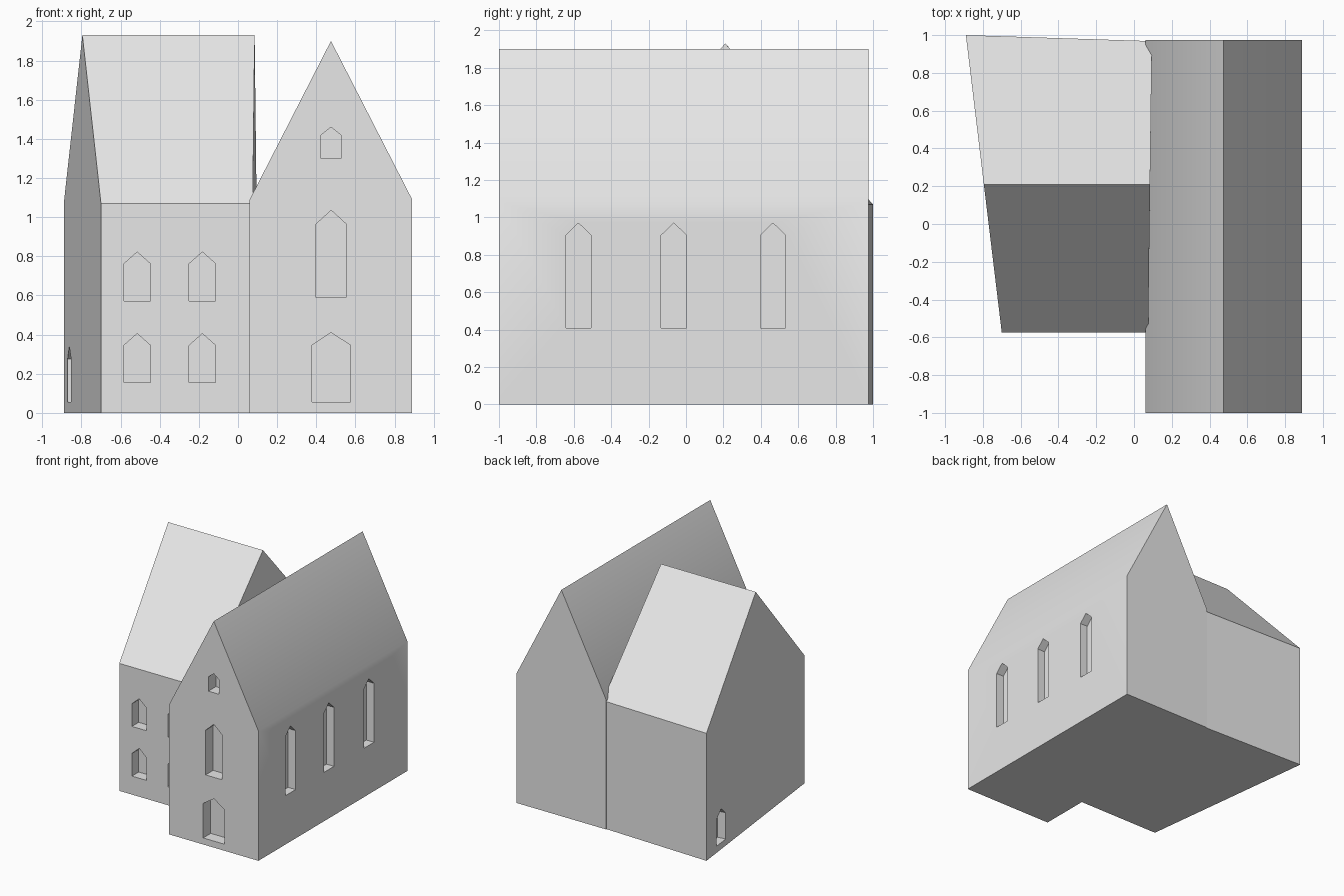
import bpy, bmesh, math
from mathutils import Vector

if "Cube" in bpy.data.objects:
    bpy.data.objects.remove(bpy.data.objects["Cube"])

stone = bpy.data.materials.new("pale_stone")
stone.diffuse_color = (0.8, 0.8, 0.8, 1)
stone.use_nodes = True
stone.node_tree.nodes["Principled BSDF"].inputs["Base Color"].default_value = stone.diffuse_color


def prism(bm, near, far):
    """Close two matching outlines into a solid."""
    a = [bm.verts.new(p) for p in near]
    b = [bm.verts.new(p) for p in far]
    bm.faces.new(a)
    bm.faces.new(b[::-1])
    n = len(a)
    for i in range(n):
        j = (i + 1) % n
        bm.faces.new((a[j], a[i], b[i], b[j]))


def finish(bm, name):
    bmesh.ops.recalc_face_normals(bm, faces=bm.faces)
    me = bpy.data.meshes.new(name)
    bm.to_mesh(me)
    bm.free()
    ob = bpy.data.objects.new(name, me)
    me.materials.append(stone)
    bpy.context.collection.objects.link(ob)
    return ob


def niche(bm, centre, along, inward, width, sill, shoulder, peak, depth):
    """Pointed window or door cutter on a wall."""
    along, inward = Vector(along).normalized(), Vector(inward).normalized()
    h = width / 2
    shape = [(-h, sill), (h, sill), (h, shoulder), (0, peak), (-h, shoulder)]
    base = [Vector((*centre, 0)) + along * u + Vector((0, 0, z)) for u, z in shape]
    prism(bm, [p - inward * 0.05 for p in base], [p + inward * depth for p in base])


def building(name, near, far, openings):
    bm = bmesh.new()
    prism(bm, near, far)
    body = finish(bm, name)
    bm = bmesh.new()
    for o in openings:
        niche(bm, *o)
    cutter = finish(bm, name + "_cutter")
    cutter.hide_render = True
    mod = body.modifiers.new("niches", 'BOOLEAN')
    mod.operation, mod.solver, mod.object = 'DIFFERENCE', 'EXACT', cutter
    bpy.ops.object.select_all(action='DESELECT')
    body.select_set(True)
    bpy.context.view_layer.objects.active = body
    bpy.ops.object.modifier_apply(modifier=mod.name)
    bpy.data.objects.remove(cutter)
    bpy.ops.object.shade_smooth_by_angle(angle=math.radians(30))


X, Y = (1, 0, 0), (0, 1, 0)

# Main hall: front door, two gable windows, three tall side windows
gable = [(0.06, 0), (0.89, 0), (0.89, 1.09), (0.475, 1.9), (0.06, 1.09)]
hall = [((0.476, -1), X, Y, 0.198, 0.055, 0.345, 0.41, 0.1),
        ((0.476, -1), X, Y, 0.153, 0.59, 0.965, 1.035, 0.1),
        ((0.475, -1), X, Y, 0.10, 1.30, 1.42, 1.46, 0.1)]
hall += [((0.89, y), Y, (-1, 0, 0), 0.135, 0.41, 0.905, 0.97, 0.07)
         for y in (-0.575, -0.065, 0.465)]
building("main_hall", [(x, -1, z) for x, z in gable],
         [(x, 0.975, z) for x, z in gable], hall)

# Side wing with slanted end wall: four front windows and an end door
west = [(-0.70, -0.575, 0), (-0.89, 1.0, 0), (-0.89, 1.0, 1.07),
        (-0.795, 0.21, 1.93), (-0.70, -0.575, 1.07)]
east = [(0.075, -0.575, 0), (0.095, 0.968, 0), (0.095, 0.968, 1.07),
        (0.085, 0.21, 1.93), (0.075, -0.575, 1.07)]
wing = [((x, -0.575), X, Y, 0.135, z, z + 0.19, z + 0.25, 0.09)
        for x in (-0.515, -0.182) for z in (0.155, 0.572)]
wing.append(((-0.862, 0.765), (-0.19, 1.575, 0), (1.575, 0.19, 0),
             0.15, 0.055, 0.275, 0.34, 0.07))
building("side_wing", west, east, wing)
